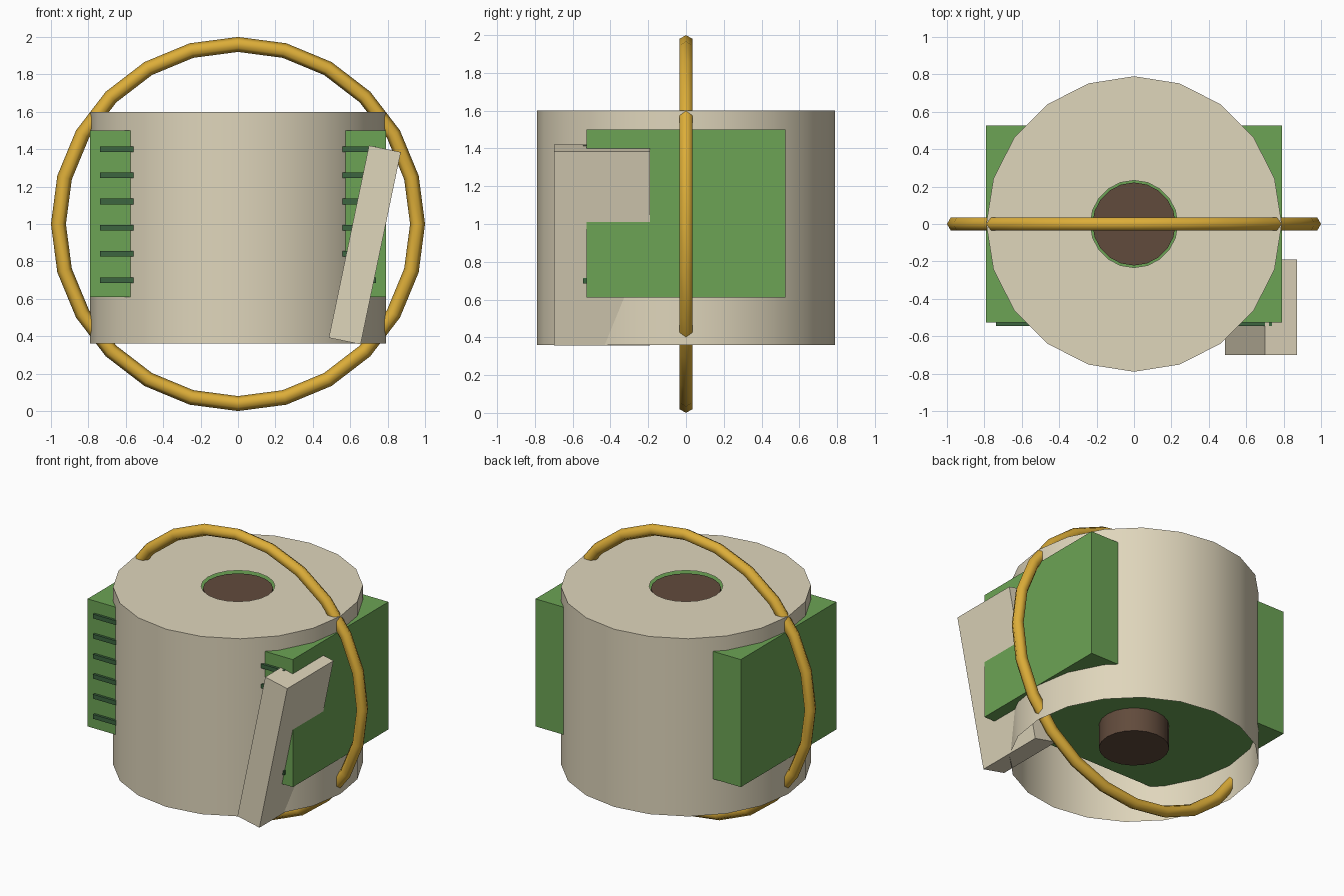
import bpy, bmesh
from math import radians, cos, sin, pi

if "Cube" in bpy.data.objects:
    bpy.data.objects.remove(bpy.data.objects["Cube"])


def material(name, rgb):
    m = bpy.data.materials.new(name)
    m.diffuse_color = (*rgb, 1)
    m.use_nodes = True
    m.node_tree.nodes["Principled BSDF"].inputs["Base Color"].default_value = m.diffuse_color
    return m


CREAM = material("cream", (0.74, 0.67, 0.50))
GREEN = material("green", (0.15, 0.37, 0.09))
DARK = material("dark_green", (0.045, 0.13, 0.05))
GOLD = material("gold", (0.72, 0.42, 0.04))
BROWN = material("brown", (0.12, 0.07, 0.045))


def finish(name, mat, angle=None):
    ob = bpy.context.object
    ob.name = ob.data.name = name
    ob.data.materials.append(mat)
    if angle:
        bpy.ops.object.shade_smooth_by_angle(angle=radians(angle))
    return ob


def box(name, mat, loc, size, tilt=0):
    bpy.ops.mesh.primitive_cube_add(size=1, location=loc, rotation=(0, radians(tilt), 0))
    ob = finish(name, mat)
    ob.scale = size
    return ob


# Thin drum shell: open at the bottom, round hole in the flat top
SIDES = 20
bm = bmesh.new()
rings = []
for r, z in [(0.79, 0.36), (0.79, 1.6), (0.233, 1.6)]:
    rings.append([bm.verts.new((r * cos(2 * pi * i / SIDES), r * sin(2 * pi * i / SIDES), z))
                  for i in range(SIDES)])
for a, b in zip(rings, rings[1:]):
    for i in range(SIDES):
        j = (i + 1) % SIDES
        bm.faces.new((a[i], a[j], b[j], b[i]))
mesh = bpy.data.meshes.new("drum_shell")
bm.to_mesh(mesh)
bm.free()
shell = bpy.data.objects.new("drum_shell", mesh)
bpy.context.collection.objects.link(shell)
bpy.context.view_layer.objects.active = shell
shell.select_set(True)
finish("drum_shell", CREAM, 30)

# Central core passing through the block
bpy.ops.mesh.primitive_cylinder_add(vertices=20, radius=0.222, depth=1.14, location=(0, 0, 1.015))
finish("core", BROWN, 30)

# Block crossing the drum, with vent bars along its front
box("side_block", GREEN, (0, 0, 1.055), (1.585, 1.055, 0.89))
for i in range(6):
    box(f"vent_bar_{i + 1}", DARK, (0, -0.53, 0.70 + 0.14 * i), (1.475, 0.03, 0.03))

# Tilted plate at the front right
box("tilted_plate", CREAM, (0.678, -0.445, 0.888), (0.174, 0.51, 1.05), 11.8)

# Upright hoop around everything
bpy.ops.mesh.primitive_torus_add(major_segments=24, minor_segments=6, major_radius=0.96,
                                 minor_radius=0.04, location=(0, 0, 1),
                                 rotation=(radians(90), 0, 0))
finish("hoop", GOLD, 70)
